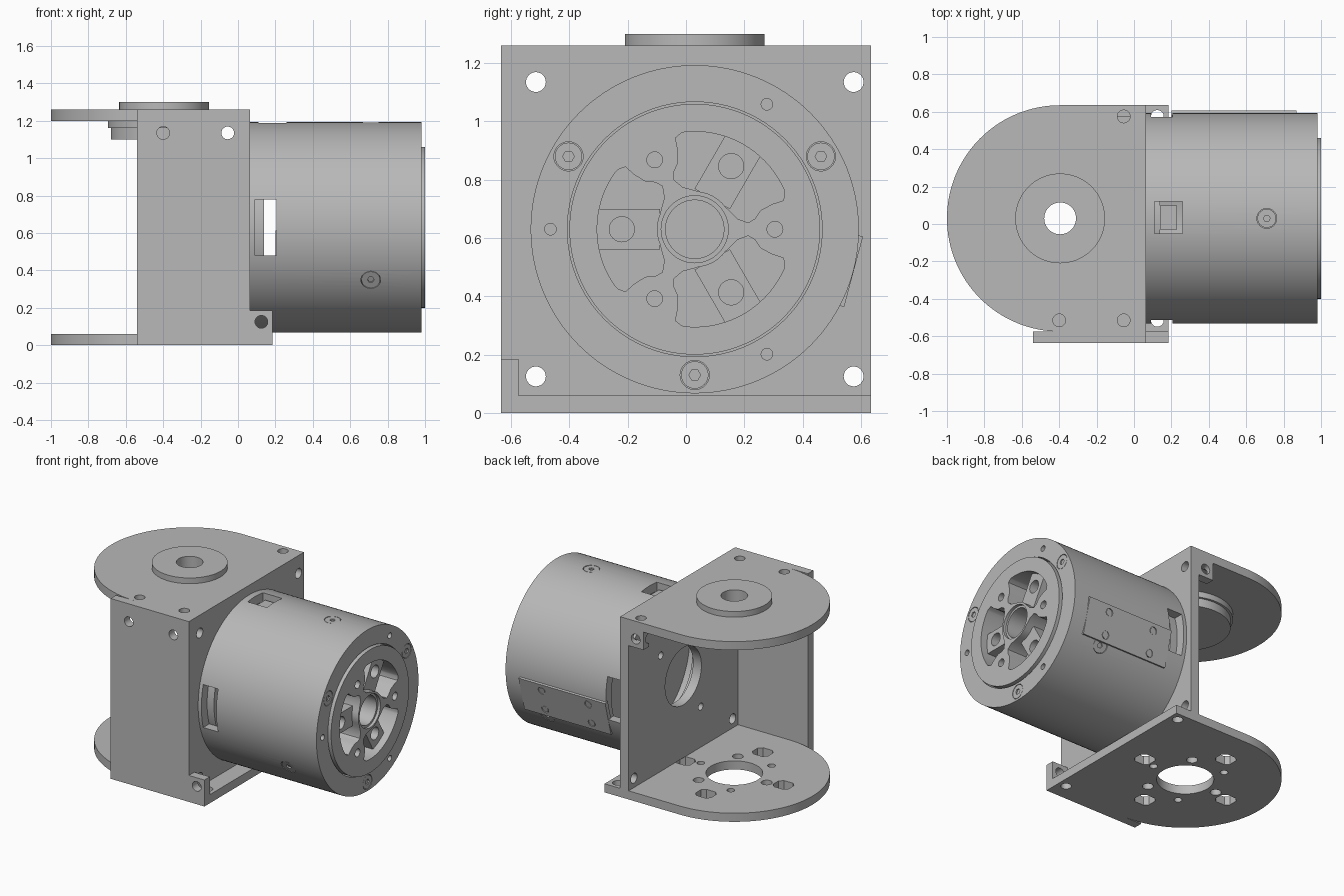
import bpy, bmesh
from math import sin, cos, radians
from mathutils import Matrix, Vector

cube = bpy.data.objects.get("Cube")
if cube:
    bpy.data.objects.remove(cube, do_unlink=True)

grey = bpy.data.materials.new("light grey metal")
grey.use_nodes = True
grey.diffuse_color = (0.48, 0.48, 0.48, 1)
grey.node_tree.nodes["Principled BSDF"].inputs["Base Color"].default_value = (0.48, 0.48, 0.48, 1)

CY, CZ = 0.03, 0.63      # motor axis, along x
HX = -0.395              # hinge axis, along z
HOLE = 0.034


def circle(u, v, r, n=96, start=0, sweep=360):
    steps = n if sweep == 360 else n + 1
    return [(u + r * cos(radians(start + sweep * i / n)),
             v + r * sin(radians(start + sweep * i / n))) for i in range(steps)]


def rect(u0, u1, v0, v1):
    return [(u0, v0), (u1, v0), (u1, v1), (u0, v1)]


def prism(name, pts, lo, hi, axis):
    """Extrude a 2D outline from lo to hi along an axis."""
    place = {"x": lambda u, v, w: (w, u, v),
             "y": lambda u, v, w: (u, w, v),
             "z": lambda u, v, w: (u, v, w)}[axis]
    bm = bmesh.new()
    a = [bm.verts.new(place(u, v, lo)) for u, v in pts]
    b = [bm.verts.new(place(u, v, hi)) for u, v in pts]
    bm.faces.new(a)
    bm.faces.new(b)
    for i in range(len(pts)):
        j = (i + 1) % len(pts)
        bm.faces.new((a[i], a[j], b[j], b[i]))
    bmesh.ops.recalc_face_normals(bm, faces=bm.faces)
    mesh = bpy.data.meshes.new(name)
    bm.to_mesh(mesh)
    bm.free()
    mesh.materials.append(grey)
    obj = bpy.data.objects.new(name, mesh)
    bpy.context.collection.objects.link(obj)
    return obj


def activate(obj):
    bpy.ops.object.select_all(action="DESELECT")
    obj.select_set(True)
    bpy.context.view_layer.objects.active = obj


def cut(obj, cutters):
    """Subtract each cutter, then remove it."""
    activate(obj)
    for c in cutters:
        mod = obj.modifiers.new("cut", "BOOLEAN")
        mod.operation = "DIFFERENCE"
        mod.solver = "EXACT"
        mod.object = c
        bpy.ops.object.modifier_apply(modifier=mod.name)
        bpy.data.objects.remove(c, do_unlink=True)
    return obj


def drill(u, v, r, lo, hi, axis, n=32):
    return prism("cutter", circle(u, v, r, n), lo, hi, axis)


def spin(obj, deg):
    """Turn a part about the motor axis."""
    c = Vector((0, CY, CZ))
    obj.data.transform(Matrix.Translation(c) @ Matrix.Rotation(radians(deg), 4, "X") @ Matrix.Translation(-c))
    return obj


def polar(r, deg):
    return CY + r * cos(radians(deg)), CZ + r * sin(radians(deg))


# Rounded hinge plates
def hinge_outline(x_end):
    return circle(HX, CY, 0.605, 64, 90, 180) + [(x_end, -0.575), (x_end, 0.635)]


top = prism("top_plate", hinge_outline(0.065), 1.2, 1.26, "z")
cut(top, [drill(x, y, HOLE, 1.1, 1.3, "z") for x, y in ((-0.055, 0.575), (-0.4, -0.515), (-0.055, -0.515))]
    + [drill(HX, CY, 0.085, 1.1, 1.3, "z", 48)])

bottom = prism("bottom_plate", hinge_outline(0.185), 0, 0.06, "z")
holes = [drill(HX, CY, 0.18, -0.1, 0.1, "z", 64)]
holes += [drill(0.125, y, HOLE, -0.1, 0.1, "z") for y in (0.575, -0.515)]
for k in range(6):
    a, (d, r) = radians(60 * k), ((0.25, 0.035) if k % 2 else (0.26, 0.025))
    holes.append(drill(HX + d * cos(a), CY + d * sin(a), r, -0.1, 0.1, "z"))
for k in range(4):
    # Softened square slots around the lower bearing hole
    a = radians(90 * k + 5)
    u, v = HX + 0.36 * cos(a), CY + 0.36 * sin(a)
    slot = [(u + sx * p, v + sy * q) for sx, sy, order in ((1, 1, 0), (-1, 1, 1), (-1, -1, 0), (1, -1, 1))
            for p, q in (((0.06, 0.03), (0.035, 0.055)) if not order else ((0.035, 0.055), (0.06, 0.03)))]
    holes.append(prism("cutter", slot, -0.1, 0.1, "z"))
cut(bottom, holes)

# Bearing stack through the top plate
for name, r, lo, hi in (("bearing_cap", 0.24, 1.26, 1.3),
                        ("bearing_flange", 0.3, 1.16, 1.2),
                        ("bearing_boss", 0.285, 1.1, 1.16)):
    cut(prism(name, circle(HX, CY, r), lo, hi, "z"), [drill(HX, CY, 0.085, 1, 1.4, "z", 48)])

# Front panel with its foot, and the mounting wall
panel = prism("front_panel", [(-0.54, 0), (0.185, 0), (0.185, 0.185), (0.065, 0.185),
                              (0.065, 1.26), (-0.54, 1.26)], -0.635, -0.575, "y")
cut(panel, [drill(x, z, HOLE, -0.7, -0.5, "y") for x, z in ((-0.4, 1.135), (-0.055, 1.135), (0.125, 0.125))])

corners = [(y, z) for y in (-0.515, 0.575) for z in (0.125, 1.135)]
wall = prism("mounting_wall", rect(-0.575, 0.635, 0.06, 1.2), 0, 0.065, "x")
cut(wall, [drill(y, z, HOLE, -0.1, 0.2, "x") for y, z in corners]
    + [drill(*polar(0.345, a), 0.025, -0.1, 0.2, "x") for a in (44, 135, 236)]
    + [drill(CY, CZ, 0.2, -0.1, 0.2, "x", 64)])

tab = prism("corner_tab", rect(-0.115, 0, 1.075, 1.2), 0.575, 0.635, "y")
cut(tab, [drill(-0.055, 1.135, HOLE, 0.5, 0.7, "y"), drill(0.575, 1.135, HOLE, -0.2, 0.1, "x")])

# Motor housing: hollow base with windows, recessed end
SCREWS, PINS, SIDES = (30, 150, 270), (60, 180, 300), (0, 120, 240)
housing = prism("motor_housing", circle(CY, CZ, 0.563, 128), 0.065, 0.98, "x")
cutters = [drill(CY, CZ, 0.5, 0, 0.3, "x", 96),
           drill(CY, CZ, 0.437, 0.8, 1.1, "x", 96),
           prism("cutter", rect(0.09, 0.205, 0.48, 0.78), -0.8, 0.8, "y"),
           prism("cutter", rect(0.11, 0.26, -0.05, 0.12), 1, 1.4, "z")]
cutters += [drill(*polar(0.5, a), 0.05, 0.965, 1.1, "x") for a in SCREWS]
cutters += [drill(*polar(0.495, a), 0.02, 0.95, 1.1, "x", 16) for a in PINS]
cutters += [spin(drill(0.71, CY, 0.053, CZ + 0.54, CZ + 0.7, "z"), a) for a in SIDES]
cut(housing, cutters)

# Parts seen through the windows
inner = prism("inner_ring", circle(CY, CZ, 0.495), 0.065, 0.14, "x")
cut(inner, [drill(CY, CZ, 0.3, 0, 0.2, "x", 64)])
prism("top_connector", rect(0.14, 0.23, -0.03, 0.1), 1.05, 1.15, "z")

# Socket screws on the end and around the side
for a in SCREWS:
    u, v = polar(0.5, a)
    cut(prism("end_screw", circle(u, v, 0.047, 32), 0.96, 0.979, "x"), [drill(u, v, 0.02, 0.97, 1.1, "x", 6)])
for a in SIDES:
    screw = prism("side_screw", circle(0.71, CY, 0.05, 32), CZ + 0.535, CZ + 0.56, "z")
    spin(cut(screw, [drill(0.71, CY, 0.018, CZ + 0.55, CZ + 0.7, "z", 6)]), a)

# Flat cover with four screws on the rear side
cover = prism("side_cover", rect(0.2, 0.87, CY - 0.125, CY + 0.125), CZ + 0.535, CZ + 0.564, "z")
spots = [(x, CY + s * 0.075) for x in (0.34, 0.7) for s in (-1, 1)]
cut(cover, [drill(x, y, 0.027, CZ + 0.555, CZ + 0.7, "z", 24) for x, y in spots])
spin(cover, -105)
for x, y in spots:
    spin(prism("cover_screw", circle(x, y, 0.022, 24), CZ + 0.55, CZ + 0.562, "z"), -105)

# Output hub with three pockets, their stepped bosses and bolt holes
hub = prism("output_hub", circle(CY, CZ, 0.43, 128), 0.8, 1, "x")
side = [(0.135, 32), (0.15, 46), (0.185, 53), (0.21, 50), (0.235, 44), (0.28, 42), (0.32, 42), (0.333, 38)]
arc = [(0.335, 36 - 4 * i) for i in range(19)]
inside = [(0.13, -24 + 8 * i) for i in range(7)]
outline = side + arc + [(r, -a) for r, a in reversed(side)] + inside
cutters = [drill(CY, CZ, 0.1, 0.82, 1.1, "x", 64), drill(CY, CZ, 0.115, 0.98, 1.1, "x", 64)]
for a in PINS:
    cutters.append(prism("cutter", [polar(r, a + d) for r, d in outline], 0.85, 1.1, "x"))
cutters += [drill(*polar(0.275, a), 0.027, 0.83, 1.1, "x", 24) for a in SIDES]
cut(hub, cutters)
for a in PINS:
    boss = prism("pocket_boss", rect(CY + 0.12, CY + 0.34, CZ - 0.07, CZ + 0.07), 0.84, 0.95, "x")
    cut(boss, [drill(CY + 0.25, CZ, 0.043, 0.86, 1.1, "x")])
    spin(boss, a)

# Smooth curved walls, keep sharp rims
for obj in [o for o in bpy.context.collection.objects if o.type == "MESH"]:
    activate(obj)
    bpy.ops.object.shade_smooth_by_angle(angle=radians(30))
